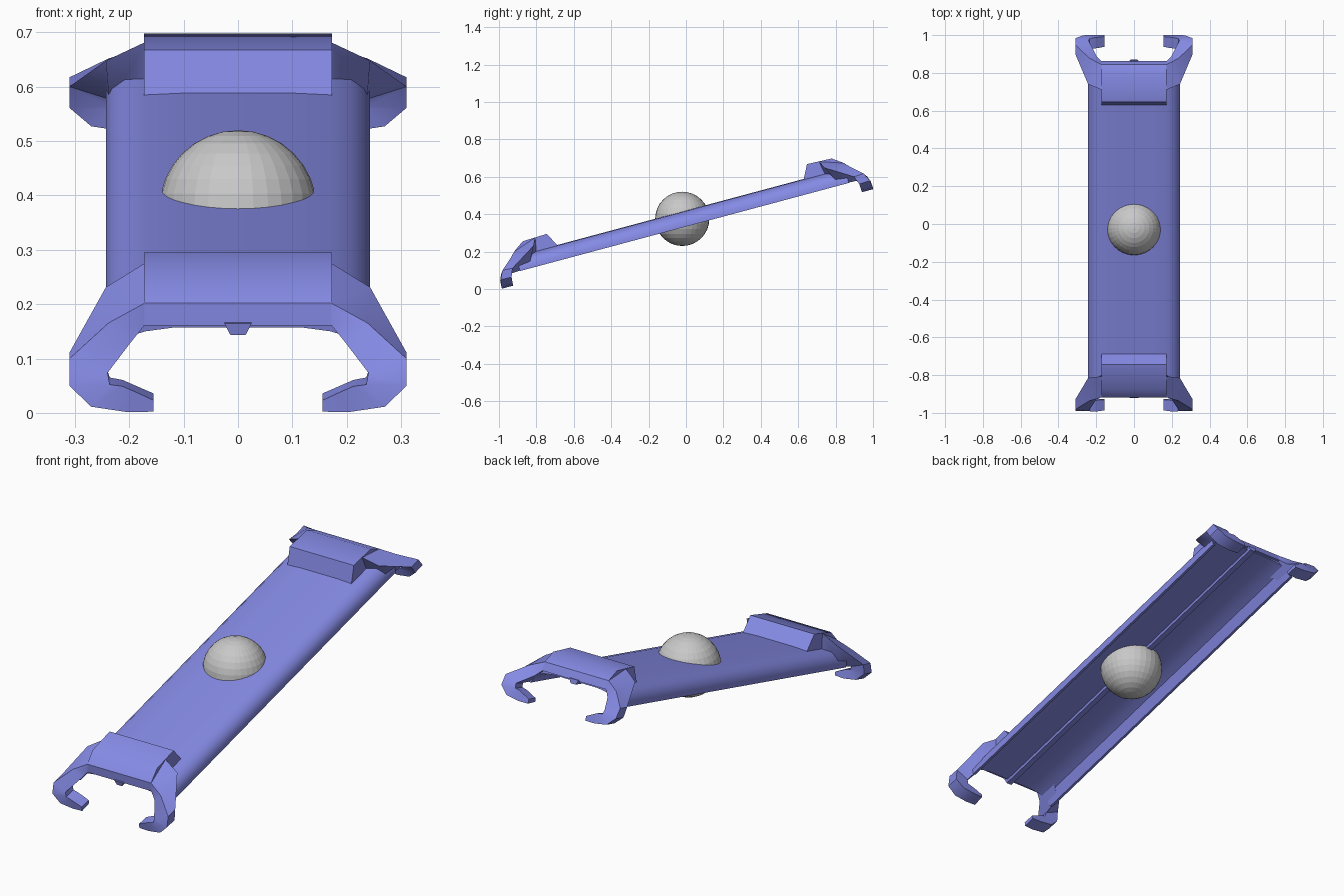
import bpy, bmesh, math
from mathutils import Matrix

if "Cube" in bpy.data.objects:
    bpy.data.objects.remove(bpy.data.objects["Cube"])

# Everything is laid out in a level frame (x, along, up), then tilted 15 degrees
TILT = Matrix.Translation((0, -0.0085, 0.3315)) @ Matrix.Rotation(math.radians(15), 4, 'X')


def material(name, rgb):
    m = bpy.data.materials.new(name)
    m.diffuse_color = (*rgb, 1)
    m.use_nodes = True
    m.node_tree.nodes["Principled BSDF"].inputs["Base Color"].default_value = m.diffuse_color
    return m


BLUE = material("periwinkle_blue", (0.235, 0.255, 0.78))
GREY = material("light_grey", (0.58, 0.58, 0.58))


def finish(bm, name, mat, smooth=None):
    bmesh.ops.recalc_face_normals(bm, faces=bm.faces)
    me = bpy.data.meshes.new(name)
    bm.to_mesh(me)
    bm.free()
    me.materials.append(mat)
    ob = bpy.data.objects.new(name, me)
    bpy.context.collection.objects.link(ob)
    if smooth:
        bpy.ops.object.select_all(action='DESELECT')
        ob.select_set(True)
        bpy.context.view_layer.objects.active = ob
        bpy.ops.object.shade_smooth_by_angle(angle=math.radians(smooth))
    return ob


def loft(name, rings, smooth=None):
    """Skin a list of equal-length point rings and cap both ends."""
    bm = bmesh.new()
    loops = [[bm.verts.new(TILT @ Matrix.Translation(p).to_translation()) for p in r] for r in rings]
    n = len(rings[0])
    for a, b in zip(loops, loops[1:]):
        for i in range(n):
            j = (i + 1) % n
            bm.faces.new((a[i], a[j], b[j], b[i]))
    bm.faces.new(loops[0])
    bm.faces.new(loops[-1])
    return finish(bm, name, BLUE, smooth)


# Long arched channel: outer half profile then inner half profile, mirrored
outer = [(0.243, 0.0), (0.243, 0.025), (0.232, 0.05), (0.208, 0.07), (0.17, 0.08), (0.10, 0.083)]
inner = [(0.12, 0.063), (0.17, 0.056), (0.205, 0.045), (0.23, 0.0)]
section = (outer + [(-x, w) for x, w in reversed(outer)]
           + [(-x, w) for x, w in reversed(inner)] + inner)
loft("channel_body", [[(x, u, w) for x, w in section] for u in (-0.91, 0.91)], 40)

# Centre rib under the channel
loft("centre_rib", [[(x, u, w) for x, w in ((-0.025, 0.075), (-0.014, 0.053), (0.014, 0.053), (0.025, 0.075))]
                    for u in (-0.925, 0.925)])

# Raised end blocks, profile as (along, up)
hump = [(0.676, 0.07), (0.72, 0.155), (0.855, 0.15), (0.912, 0.11), (0.92, 0.07)]

# Hooked arm stations: outer far, outer near, inner near, inner far
arm = [
    [(0.172, 0.912, 0.110), (0.172, 0.785, 0.152), (0.172, 0.800, 0.068), (0.172, 0.920, 0.070)],
    [(0.238, 0.940, 0.080), (0.243, 0.805, 0.112), (0.236, 0.860, 0.005), (0.198, 0.940, 0.042)],
    [(0.310, 1.000, 0.028), (0.310, 0.945, 0.025), (0.242, 0.955, 0.000), (0.240, 1.015, 0.005)],
    [(0.310, 1.022, -0.018), (0.310, 0.962, -0.020), (0.236, 0.962, -0.018), (0.236, 1.020, -0.016)],
    [(0.270, 1.028, -0.056), (0.270, 0.965, -0.056), (0.212, 0.965, -0.022), (0.212, 1.025, -0.018)],
    [(0.205, 1.028, -0.066), (0.205, 0.965, -0.066), (0.190, 0.965, -0.032), (0.190, 1.025, -0.028)],
    [(0.155, 1.026, -0.066), (0.155, 0.968, -0.064), (0.155, 0.968, -0.047), (0.155, 1.024, -0.045)],
]

for end, s in (("lower", -1), ("upper", 1)):
    loft(end + "_end_block", [[(x, s * u, w) for u, w in hump] for x in (-0.173, 0.173)], 35)
    for side, m in (("left", -1), ("right", 1)):
        loft(f"{end}_{side}_hook_arm", [[(m * x, s * u, w) for x, u, w in r] for r in arm], 40)

# Ball set through the middle of the channel
bm = bmesh.new()
bmesh.ops.create_uvsphere(bm, u_segments=32, v_segments=16, radius=0.145,
                          matrix=Matrix.Translation((0, -0.02, 0.375)))
finish(bm, "centre_ball", GREY)
